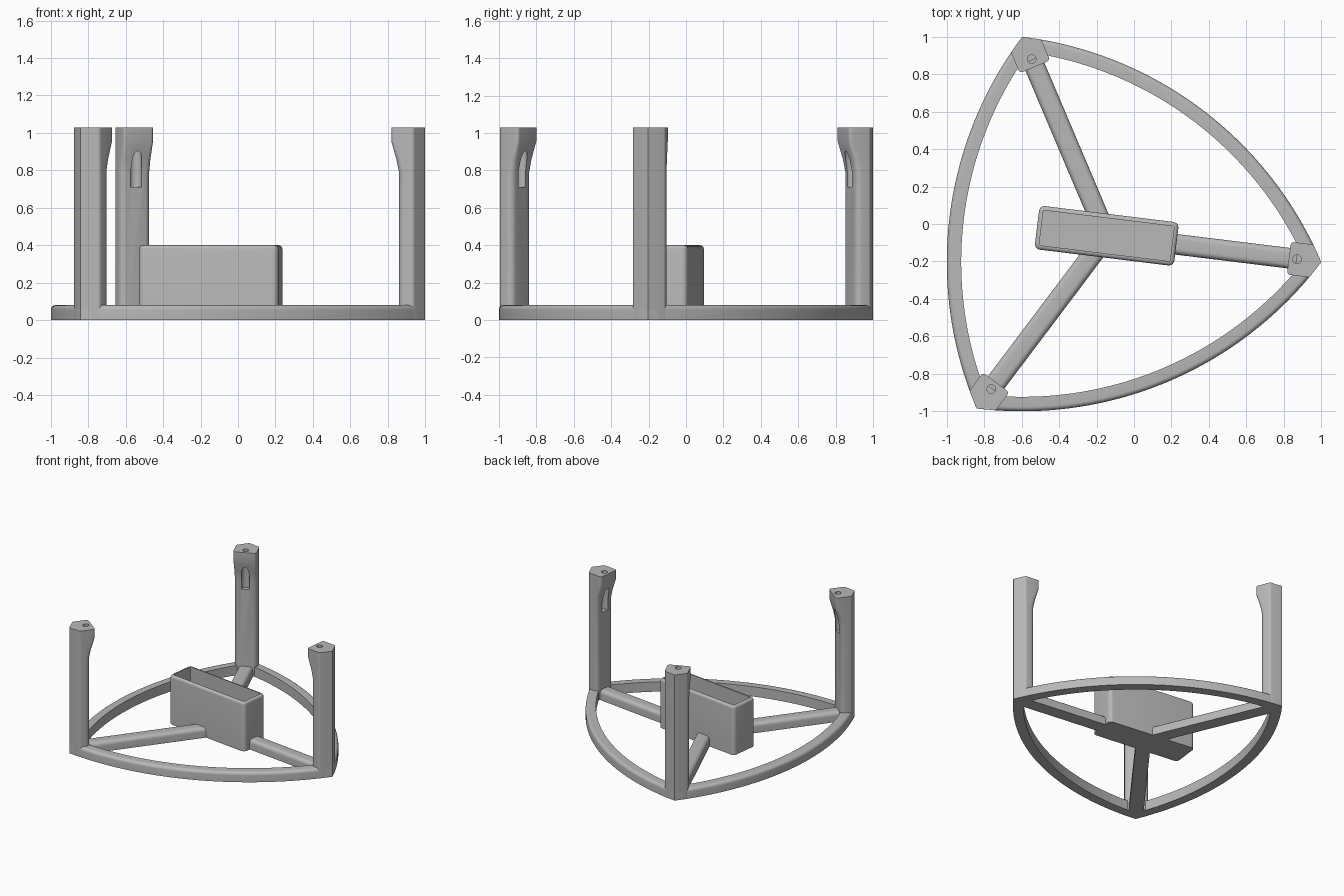
import bpy, bmesh
from math import sin, cos, pi, radians, sqrt
from mathutils import Matrix, Vector

cube = bpy.data.objects.get("Cube")
if cube:
    bpy.data.objects.remove(cube, do_unlink=True)

grey = bpy.data.materials.new("plain_grey")
grey.use_nodes = True
colour = (0.48, 0.48, 0.48, 1)
grey.diffuse_color = colour
grey.node_tree.nodes["Principled BSDF"].inputs["Base Color"].default_value = colour

SIDE = 2.0                       # width of the three-cornered frame
R = SIDE / sqrt(3)               # centre to corner
CENTRE = Vector((-0.146, -0.063, 0))
ANGLES = [radians(a) for a in (-7, 113, 233)]
BAR_H = 0.08
POST_H = 1.03
NAMES = ("left", "back", "front")


def place(angle, u=0):
    """Frame whose x axis points from the centre along the given angle."""
    return Matrix.Translation(CENTRE) @ Matrix.Rotation(angle, 4, 'Z') @ Matrix.Translation((u, 0, 0))


def loft(name, rings, matrix):
    """Skin closed rings of points and cap both ends."""
    bm = bmesh.new()
    loops = [[bm.verts.new(matrix @ Vector(p)) for p in ring] for ring in rings]
    for a, b in zip(loops, loops[1:]):
        for i in range(len(a)):
            j = (i + 1) % len(a)
            bm.faces.new((a[i], a[j], b[j], b[i]))
    bm.faces.new(loops[0])
    bm.faces.new(loops[-1])
    bmesh.ops.recalc_face_normals(bm, faces=bm.faces)
    mesh = bpy.data.meshes.new(name)
    bm.to_mesh(mesh)
    bm.free()
    mesh.materials.append(grey)
    obj = bpy.data.objects.new(name, mesh)
    bpy.context.collection.objects.link(obj)
    return obj


def activate(obj):
    bpy.ops.object.select_all(action='DESELECT')
    obj.select_set(True)
    bpy.context.view_layer.objects.active = obj


def smooth(obj):
    activate(obj)
    bpy.ops.object.shade_smooth_by_angle(angle=radians(32))


def arc(cx, cy, r, start, end, steps=6):
    return [(cx + r * cos(radians(start + (end - start) * i / steps)),
             cy + r * sin(radians(start + (end - start) * i / steps))) for i in range(steps + 1)]


def post_section(z, inner, r):
    """Pointed outer side, rounded corners on the inner side."""
    w, s = 0.088, 0.02
    shoulder = -0.064
    half = arc(shoulder, w - s, s, 35, 90, 4) + arc(inner + r, w - r, r, 90, 180)
    pts = [(0, 0)] + half + [(x, -y) for x, y in reversed(half)]
    return [(x, y, z) for x, y in pts]


def rounded_rect(z, inset, r):
    hx, hy = 0.375 - inset, 0.117 - inset
    pts = []
    for k, (sx, sy) in enumerate(((1, 1), (-1, 1), (-1, -1), (1, -1))):
        pts += arc(sx * (hx - r), sy * (hy - r), r, 90 * k, 90 * k + 90)
    return [(x, y, z) for x, y in pts]


def circle(z, r):
    return [(x, y, z) for x, y in arc(0, 0, r, 0, 345, 23)]


for name, angle in zip(NAMES, ANGLES):
    # curved rim bar, centred on the opposite corner
    f = 0.025
    profile = [(SIDE, 0)] + arc(SIDE - f, BAR_H - f, f, 0, 90) + \
              [(SIDE - 0.077, BAR_H), (SIDE - 0.077, 0)]
    rings = []
    for i in range(49):
        t = pi - pi / 6 + pi / 3 * i / 48
        rings.append([(r * cos(t), r * sin(t), z) for r, z in profile])
    smooth(loft("rim_opposite_" + name, rings, place(angle, R)))

    # straight spoke with rounded top edges
    w, f = 0.055, 0.03
    side = [(w, 0)] + arc(w - f, BAR_H - f, f, 0, 90)
    profile = side + [(-y, z) for y, z in reversed(side)]
    smooth(loft("spoke_" + name, [[(x, y, z) for y, z in profile] for x in (0, R - 0.08)],
                place(angle)))

    # upright post with a thicker head
    post = loft("post_" + name, [post_section(0, -0.135, 0.035),
                                 post_section(0.79, -0.135, 0.035),
                                 post_section(0.86, -0.148, 0.03),
                                 post_section(0.955, -0.174, 0.018),
                                 post_section(POST_H, -0.174, 0.018)], place(angle, R))

    # screw hole that opens into a groove below the head
    cutter = loft("hole_cutter", [circle(0.71, 0.032), circle(0.89, 0.032),
                                  circle(0.95, 0.023), circle(1.1, 0.023)],
                  place(angle, R - 0.13))
    cutter.hide_render = True
    mod = post.modifiers.new("hole", 'BOOLEAN')
    mod.object = cutter
    mod.operation = 'DIFFERENCE'
    mod.solver = 'EXACT'
    activate(post)
    bpy.ops.object.modifier_apply(modifier=mod.name)
    bpy.data.objects.remove(cutter, do_unlink=True)
    smooth(post)

# open box over the hub
top, f = 0.4, 0.02
rings = [rounded_rect(0, 0, 0.03)]
for i in range(6):
    t = pi / 2 * i / 5
    rings.append(rounded_rect(top - f + f * sin(t), f * (1 - cos(t)), 0.03 - f * (1 - cos(t))))
rings += [rounded_rect(top, 0.023, 0.004), rounded_rect(BAR_H + 0.005, 0.023, 0.004)]
smooth(loft("box", rings, place(ANGLES[0])))
